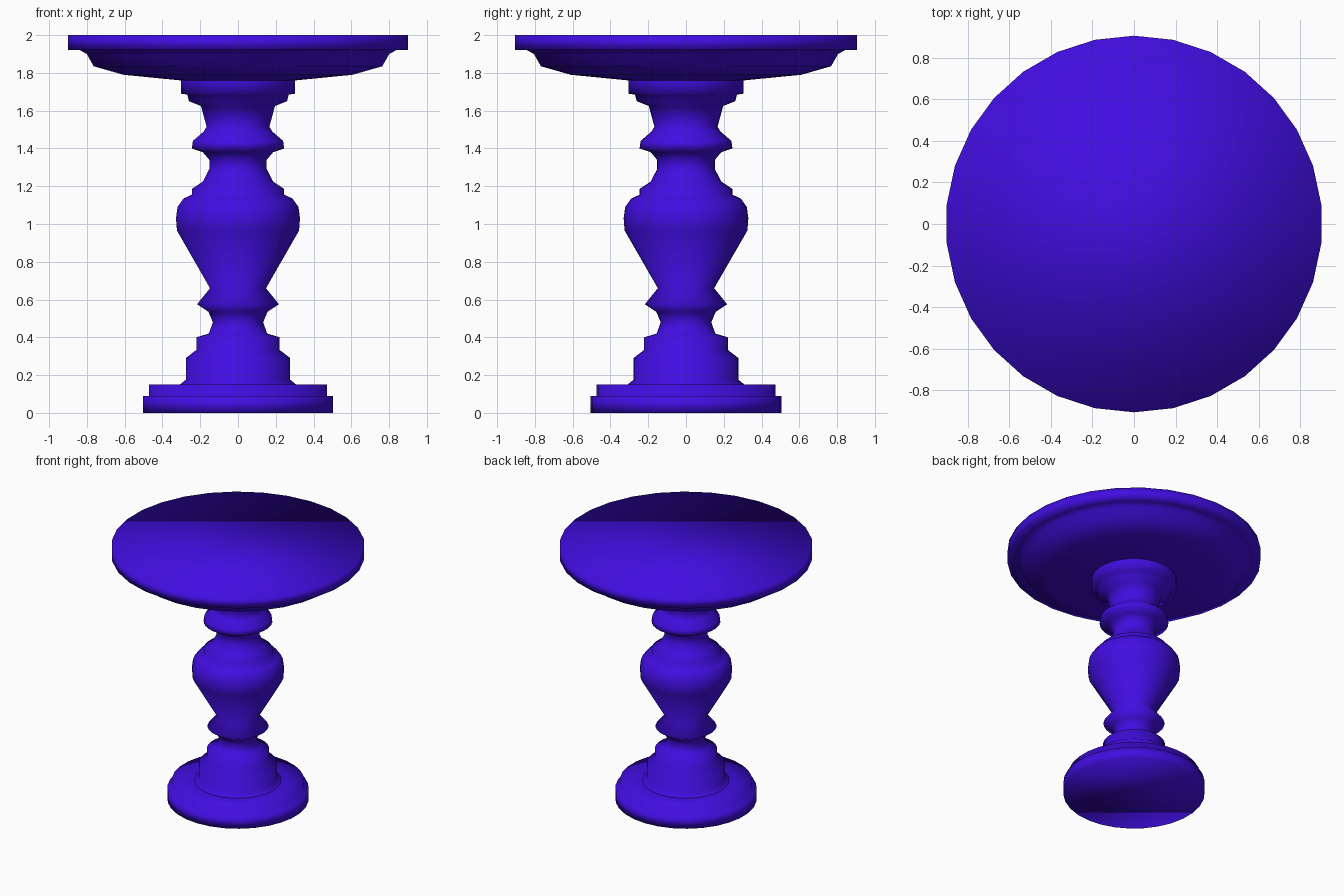
import bpy, bmesh, math

if "Cube" in bpy.data.objects:
    bpy.data.objects.remove(bpy.data.objects["Cube"])

SIDES = 30

violet = bpy.data.materials.new("violet_blue")
violet.diffuse_color = (0.053, 0.004, 0.75, 1)
violet.use_nodes = True
violet.node_tree.nodes["Principled BSDF"].inputs["Base Color"].default_value = violet.diffuse_color


def lathe(name, profile, cap_bottom=False, cap_top=False):
    """Turn a (radius, height) profile around z; rims stay open unless capped."""
    bm = bmesh.new()
    rings = []
    for r, z in profile:
        angles = [math.pi / 2 + 2 * math.pi * i / SIDES for i in range(SIDES)]
        rings.append([bm.verts.new((r * math.cos(a), r * math.sin(a), z)) for a in angles])
    for low, high in zip(rings, rings[1:]):
        for i in range(SIDES):
            j = (i + 1) % SIDES
            bm.faces.new((low[i], low[j], high[j], high[i]))
    if cap_bottom:
        bm.faces.new(rings[0][::-1])
    if cap_top:
        bm.faces.new(rings[-1])
    for f in bm.faces:
        f.smooth = True
    mesh = bpy.data.meshes.new(name)
    bm.to_mesh(mesh)
    bm.free()
    mesh.materials.append(violet)
    obj = bpy.data.objects.new(name, mesh)
    bpy.context.collection.objects.link(obj)
    return obj


# Stepped foot
lathe("base", [(0.505, 0), (0.505, 0.09), (0.473, 0.09), (0.473, 0.15), (0.31, 0.15)],
      cap_bottom=True)

# Turned column: plinth, lower collar, vase, upper collar, neck
lathe("column", [
    (0.31, 0.15), (0.278, 0.175), (0.278, 0.29), (0.222, 0.333), (0.222, 0.40),
    (0.155, 0.42), (0.134, 0.48), (0.157, 0.535), (0.218, 0.575), (0.149, 0.66),
    (0.325, 0.965), (0.33, 1.03), (0.322, 1.09), (0.29, 1.135), (0.246, 1.155),
    (0.246, 1.185), (0.187, 1.225), (0.153, 1.29), (0.153, 1.34), (0.187, 1.38),
    (0.246, 1.40), (0.24, 1.44), (0.182, 1.49), (0.167, 1.515), (0.197, 1.625),
    (0.261, 1.65), (0.27, 1.685), (0.304, 1.69), (0.304, 1.76)])

# Round table top with moulded underside
lathe("table_top", [
    (0.304, 1.76), (0.61, 1.79), (0.768, 1.835), (0.805, 1.90), (0.845, 1.922),
    (0.905, 1.922), (0.905, 2.0)], cap_top=True)
